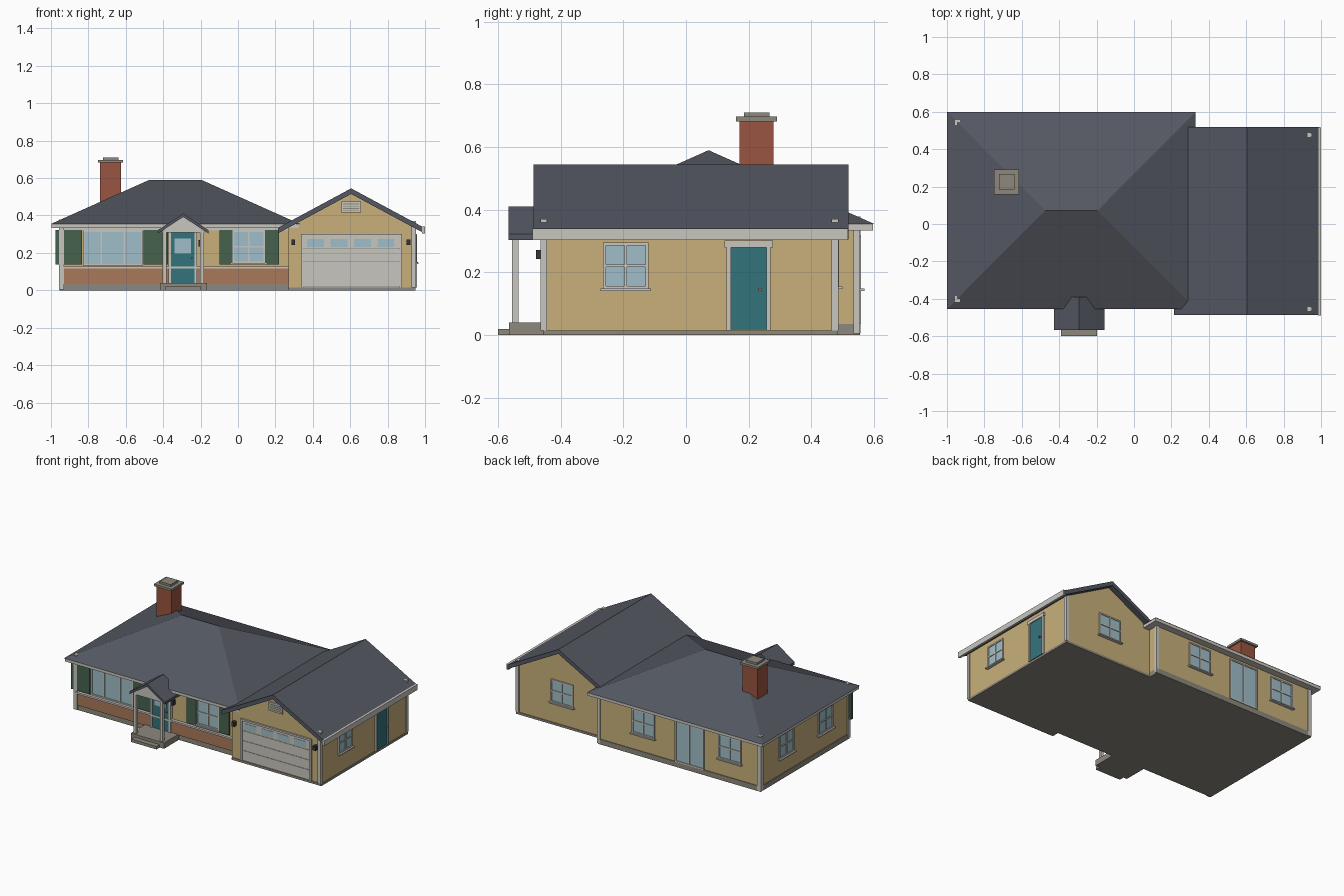
import bpy, bmesh
from mathutils import Vector

cube = bpy.data.objects.get("Cube")
if cube:
    bpy.data.objects.remove(cube)


def material(name, *rgb):
    m = bpy.data.materials.new(name)
    m.use_nodes = True
    m.diffuse_color = (*rgb, 1)
    m.node_tree.nodes["Principled BSDF"].inputs["Base Color"].default_value = (*rgb, 1)
    return m


SIDING = material("tan siding", .58, .435, .195)
ROOF = material("slate shingles", .088, .097, .12)
TRIM = material("off white trim", .58, .565, .52)
CONCRETE = material("concrete", .27, .25, .205)
TEAL = material("teal door paint", .034, .175, .20)
GLASS = material("pale blue glass", .35, .515, .58)
GREEN = material("green shutter paint", .061, .122, .08)
BRICK = material("red brick", .32, .09, .052)
FACING = material("light brick", .40, .19, .105)
DARK = material("dark metal", .035, .035, .042)


def finish(name, mat, bm):
    bmesh.ops.recalc_face_normals(bm, faces=bm.faces)
    mesh = bpy.data.meshes.new(name)
    bm.to_mesh(mesh)
    bm.free()
    mesh.materials.append(mat)
    ob = bpy.data.objects.new(name, mesh)
    bpy.context.collection.objects.link(ob)
    return ob


def boxes(name, mat, *bounds):
    """One object from boxes given as x0, x1, y0, y1, z0, z1."""
    bm = bmesh.new()
    for x0, x1, y0, y1, z0, z1 in bounds:
        lo, hi = Vector((x0, y0, z0)), Vector((x1, y1, z1))
        for v in bmesh.ops.create_cube(bm, size=1)["verts"]:
            v.co = (lo + hi) / 2 + v.co * (hi - lo)
    return finish(name, mat, bm)


def prism(name, mat, profile, y0, y1):
    """Extrude an x-z outline along y."""
    bm = bmesh.new()
    face = bm.faces.new([bm.verts.new((x, y0, z)) for x, z in profile])
    new = bmesh.ops.extrude_face_region(bm, geom=[face])["geom"]
    for v in new:
        if isinstance(v, bmesh.types.BMVert):
            v.co.y = y1
    return finish(name, mat, bm)


# Walls that carry fittings: axis, outward direction, position
FRONT = ("y", -1, -.40)
BACK = ("y", 1, .55)
LEFT_END = ("x", -1, -.95)
GARAGE_FRONT = ("y", -1, -.45)
GARAGE_BACK = ("y", 1, .48)
GARAGE_SIDE = ("x", 1, .945)


def on_wall(name, mat, wall, out, *rects):
    """Plates on a wall, each u0, u1, z0, z1, standing out by a depth."""
    axis, sign, pos = wall
    d = sorted((pos - sign * .004, pos + sign * out))
    boxes(name, mat, *[(u0, u1, *d, z0, z1) if axis == "y" else (*d, u0, u1, z0, z1)
                       for u0, u1, z0, z1 in rects])


def frame_bars(u0, u1, z0, z1, w):
    return [(u0, u0 + w, z0, z1), (u1 - w, u1, z0, z1),
            (u0 + w, u1 - w, z1 - w, z1), (u0 + w, u1 - w, z0, z0 + w)]


def window(name, wall, u0, u1, z0, z1, splits=(.5,), cross=True, sill=True):
    on_wall(name + "_glass", GLASS, wall, .004, (u0, u1, z0, z1))
    bars = frame_bars(u0, u1, z0, z1, .009)
    for s in splits:
        u = u0 + (u1 - u0) * s
        bars.append((u - .004, u + .004, z0, z1))
    if cross:
        m = (z0 + z1) / 2
        bars.append((u0, u1, m - .004, m + .004))
    on_wall(name + "_frame", TRIM, wall, .009, *bars)
    if sill:
        on_wall(name + "_sill", TRIM, wall, .02, (u0 - .008, u1 + .008, z0 - .008, z0))


def gable_roof(name, cx, half, ridge, eave, thick, y0, y1):
    prism(name, ROOF, [(cx - half, eave), (cx, ridge), (cx + half, eave),
                       (cx + half, eave - thick), (cx, ridge - thick),
                       (cx - half, eave - thick)], y0, y1)


# Main house body
boxes("house_foundation", CONCRETE, (-.955, .28, -.405, .555, 0, .035))
boxes("house_walls", SIDING, (-.95, .28, -.40, .55, .035, .345))
boxes("brick_facing", FACING, (-.94, .27, -.412, -.398, .035, .116))
boxes("brick_ledge", TRIM, (-.945, .27, -.42, -.398, .116, .128))
boxes("front_frieze", TRIM, (-.93, .27, -.407, -.398, .32, .336))
boxes("house_corner_trim", TRIM,
      (-.957, -.93, -.416, -.385, .005, .379), (-.957, -.93, .53, .557, .005, .379),
      (.265, .285, .535, .555, .005, .34))

# Hip roof with its eaves
boxes("house_eaves", TRIM, (-.997, .327, -.452, .597, .334, .355))
bm = bmesh.new()
eave = [bm.verts.new(p + (.355,)) for p in ((-1, -.455), (.33, -.455), (.33, .6), (-1, .6))]
a, b = [bm.verts.new((x, .072, .59)) for x in (-.475, -.195)]
p, q, r, s = eave
for f in ((p, q, b, a), (q, r, b), (r, s, a, b), (s, p, a), (s, r, q, p)):
    bm.faces.new(f)
finish("house_hip_roof", ROOF, bm)

# Garage body and gable roof
boxes("garage_foundation", CONCRETE, (.27, .95, -.455, .485, 0, .015))
prism("garage_walls", SIDING, [(.27, .015), (.945, .015), (.945, .34), (.605, .522), (.27, .34)],
      -.45, .48)
gable_roof("garage_roof", .605, .39, .545, .335, .03, -.487, .518)
boxes("garage_gutter", TRIM, (.985, 1, -.49, .517, .303, .34))
boxes("garage_corner_trim", TRIM,
      (.928, .951, -.465, -.443, .015, .371), (.928, .951, .464, .486, .015, .371))
on_wall("gable_vent", TRIM, GARAGE_FRONT, .01, (.553, .657, .415, .475))
on_wall("vent_slats", CONCRETE, GARAGE_FRONT, .012,
        *[(.562, .648, .424 + i * .012, .428 + i * .012) for i in range(4)])

# Garage door with sections and a row of lights
on_wall("garage_door_backing", CONCRETE, GARAGE_FRONT, .002, (.35, .865, .018, .292))
on_wall("garage_door_sections", TRIM, GARAGE_FRONT, .005,
        *[(.352, .863, .02 + i * .068, .086 + i * .068) for i in range(4)])
on_wall("garage_door_lights", GLASS, GARAGE_FRONT, .007,
        *[(.37 + i * .125, .46 + i * .125, .232, .275) for i in range(4)])
on_wall("garage_door_frame", TRIM, GARAGE_FRONT, .012,
        (.338, .352, .015, .302), (.863, .877, .015, .302), (.352, .863, .29, .302))
for side, x in (("left", .911), ("right", .295)):
    on_wall("garage_lamp_" + side, DARK, GARAGE_FRONT, .028, (x - .01, x + .01, .242, .272))

# Garage side door
on_wall("side_door", TEAL, GARAGE_SIDE, .006, (.143, .257, .018, .28))
on_wall("side_door_trim", TRIM, GARAGE_SIDE, .012, (.13, .143, .015, .28),
        (.257, .27, .015, .28), (.123, .277, .28, .302))
on_wall("side_door_knob", FACING, GARAGE_SIDE, .018, (.232, .242, .14, .15))

# Windows
window("picture_window", FRONT, -.83, -.508, .132, .32, (.31, .69), cross=False, sill=False)
window("front_window", FRONT, -.03, .145, .145, .32)
window("garage_side_window", GARAGE_SIDE, -.265, -.12, .148, .295)
window("garage_back_window", GARAGE_BACK, .515, .685, .155, .31)
for i, x in enumerate((-.065, -.72)):
    window(f"back_window_{i + 1}", BACK, x - .085, x + .085, .148, .315)
for i, y in enumerate((.275, -.15)):
    window(f"end_window_{i + 1}", LEFT_END, y - .08, y + .08, .148, .31)
window("patio_door", BACK, -.525, -.305, .035, .318, cross=False, sill=False)

# Shutters
for i, (u0, u1) in enumerate(((-.975, -.835), (-.505, -.375), (-.10, -.03), (.145, .22))):
    on_wall(f"shutter_{i + 1}", GREEN, FRONT, .014, (u0, u1, .137, .322))

# Front door
on_wall("front_door", TEAL, FRONT, .016, (-.358, -.232, .04, .312))
on_wall("front_door_light", GLASS, FRONT, .02, (-.34, -.25, .198, .278))
on_wall("front_door_trim", TRIM, FRONT, .022, (-.372, -.358, .04, .325),
        (-.232, -.218, .04, .325), (-.358, -.232, .312, .325))
on_wall("front_door_knob", FACING, FRONT, .026, (-.252, -.243, .17, .179))
on_wall("porch_lamp", DARK, FRONT, .028, (-.211, -.193, .235, .268))

# Porch
boxes("porch_slab", CONCRETE, (-.417, -.165, -.565, -.398, 0, .04))
boxes("porch_step", CONCRETE, (-.39, -.198, -.6, -.56, 0, .02))
boxes("porch_posts", TRIM, *[(x - .01, x + .01, -.555, -.535, .04, .32) for x in (-.393, -.193)])
prism("porch_pediment", TRIM, [(-.405, .308), (-.18, .308), (-.18, .318), (-.293, .396),
                               (-.405, .318)], -.555, -.40)
gable_roof("porch_roof", -.293, .135, .41, .322, .018, -.566, -.39)

# Chimney
boxes("chimney", BRICK, (-.738, -.625, .17, .28, .38, .682))
boxes("chimney_cap", CONCRETE, (-.749, -.614, .159, .291, .682, .697),
      (-.723, -.64, .185, .266, .695, .711))
